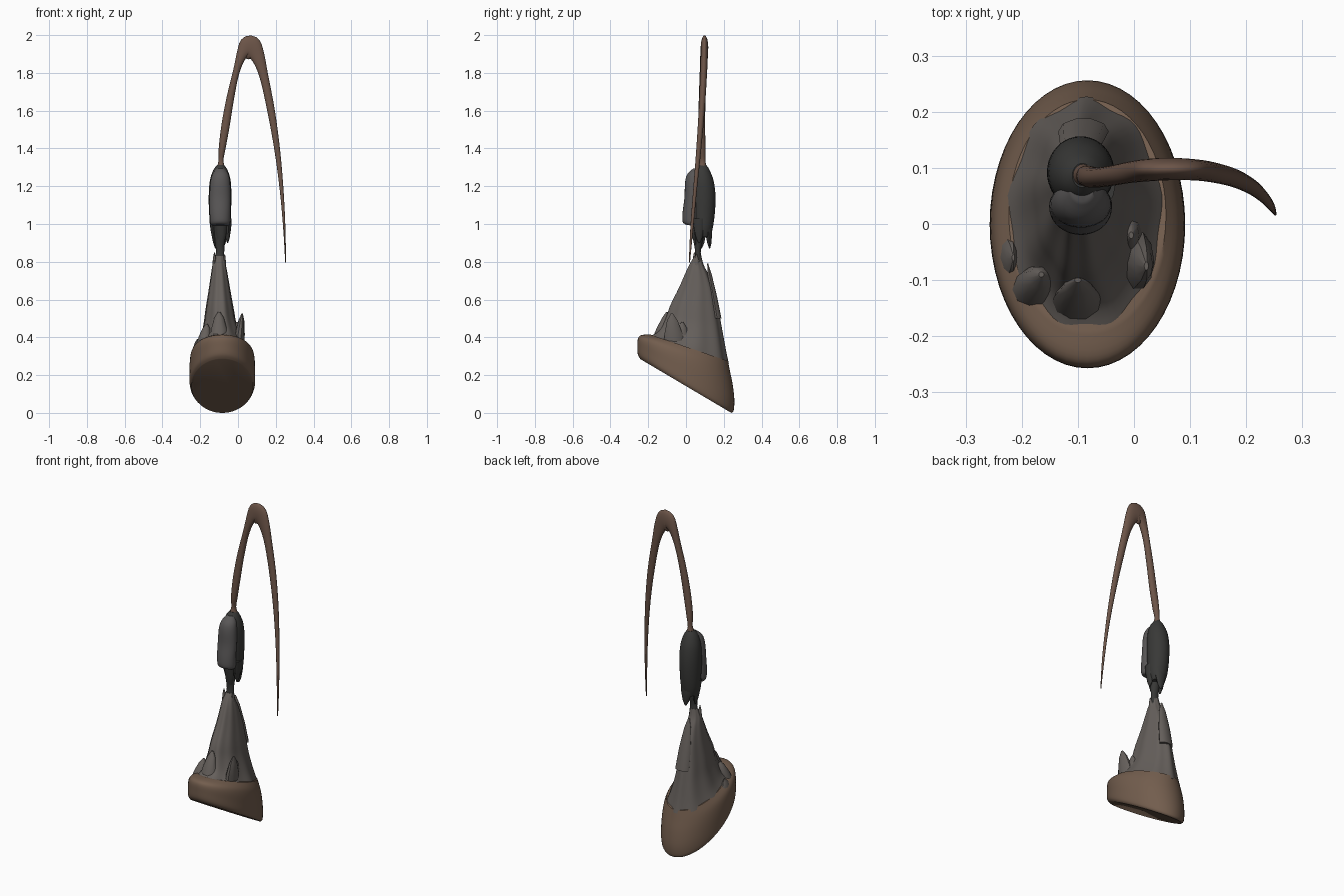
import bpy, math
from mathutils import Vector as V


def material(name, col):
    m = bpy.data.materials.new(name)
    m.diffuse_color = (*col, 1)
    return m


RUST = material("rust", (0.17, 0.11, 0.075))
CLOTH = material("cloth", (0.13, 0.115, 0.105))
DARK = material("dark", (0.04, 0.04, 0.038))
STEEL = material("steel", (0.10, 0.095, 0.095))
HORN = material("horn_brown", (0.15, 0.09, 0.065))


def refine(rows, k):
    """Catmull-Rom interpolation through a table of profile rows."""
    out = []
    for i in range(len(rows) - 1):
        p = [rows[max(0, min(len(rows) - 1, i + d))] for d in (-1, 0, 1, 2)]
        for s in range(k):
            t = s / k
            out.append([0.5 * (2 * b + (c - a) * t + (2 * a - 5 * b + 4 * c - d) * t * t
                               + (3 * b - a - 3 * c + d) * t ** 3) for a, b, c, d in zip(*p)])
    out.append(list(rows[-1]))
    return out


def loft(name, rings, mat, n=40, fold=0.0, count=9):
    """Skin elliptical rings (centre, u, v); fold adds pleats around the ring."""
    verts, faces = [], []
    for c, u, v in rings:
        for j in range(n):
            a = 2 * math.pi * j / n
            r = 1 + fold * math.sin(count * a)
            verts.append(c + (u * math.cos(a) + v * math.sin(a)) * r)
    for i in range(len(rings) - 1):
        for j in range(n):
            k = (j + 1) % n
            faces.append((i * n + j, i * n + k, (i + 1) * n + k, (i + 1) * n + j))
    faces.append(tuple(reversed(range(n))))
    faces.append(tuple(range(len(verts) - n, len(verts))))
    me = bpy.data.meshes.new(name)
    me.from_pydata(verts, [], faces)
    me.materials.append(mat)
    ob = bpy.data.objects.new(name, me)
    bpy.context.collection.objects.link(ob)
    bpy.context.view_layer.objects.active = ob
    ob.select_set(True)
    bpy.ops.object.shade_smooth_by_angle(angle=math.radians(45))
    ob.select_set(False)
    return ob


def side_loft(name, rows, mat, k=4, **kw):
    """Rows: front y, front z, back y, back z, half width, centre x."""
    rings = []
    for yf, zf, yb, zb, hx, cx in refine(rows, k):
        f, b = V((cx, yf, zf)), V((cx, yb, zb))
        rings.append(((f + b) / 2, V((hx, 0, 0)), (b - f) / 2))
    return loft(name, rings, mat, **kw)


def shard(name, base, tip, wx, wy, mat):
    """Tapered torn strip."""
    a, b = V(base), V(tip)
    rings = [(a.lerp(b, t), V((wx * s, 0, 0)), V((0, wy * s, 0)))
             for t, s in ((0, 1), (0.4, 0.85), (0.8, 0.5), (1, 0.12))]
    return loft(name, rings, mat, n=10)


# tilted oval foot
side_loft("base_rim", [
    (-0.242, 0.285, 0.240, 0.000, 0.163, -0.083),
    (-0.255, 0.310, 0.252, 0.012, 0.173, -0.083),
    (-0.257, 0.350, 0.256, 0.070, 0.174, -0.083),
    (-0.254, 0.395, 0.247, 0.150, 0.172, -0.083),
    (-0.235, 0.412, 0.233, 0.220, 0.163, -0.083),
    (-0.190, 0.415, 0.222, 0.275, 0.140, -0.083)], RUST, n=56)

# torn pleated cloak
side_loft("cloak", [
    (-0.200, 0.405, 0.222, 0.260, 0.142, -0.085),
    (-0.145, 0.435, 0.208, 0.330, 0.114, -0.090),
    (-0.110, 0.500, 0.190, 0.430, 0.088, -0.095),
    (-0.085, 0.570, 0.172, 0.530, 0.074, -0.097),
    (-0.040, 0.660, 0.150, 0.640, 0.057, -0.098),
    (-0.002, 0.745, 0.118, 0.730, 0.043, -0.099),
    (0.020, 0.790, 0.092, 0.785, 0.034, -0.100),
    (0.045, 0.830, 0.080, 0.835, 0.022, -0.098)], CLOTH, n=72, fold=0.025, count=9)

# ragged cloak edges
for base, tip, wx, wy in [
        ((-0.09, 0.165, 0.50), (-0.10, 0.115, 0.79), 0.045, 0.024),
        ((0.00, -0.06, 0.34), (0.022, -0.075, 0.525), 0.032, 0.06),
        ((-0.02, -0.02, 0.34), (-0.005, -0.02, 0.48), 0.035, 0.05),
        ((-0.10, -0.15, 0.38), (-0.10, -0.10, 0.535), 0.05, 0.035),
        ((-0.18, -0.12, 0.36), (-0.165, -0.09, 0.47), 0.04, 0.04),
        ((-0.23, -0.06, 0.30), (-0.215, -0.06, 0.39), 0.02, 0.05),
        ((-0.125, 0.05, 0.72), (-0.125, 0.045, 0.85), 0.014, 0.02),
        ((-0.08, 0.06, 0.72), (-0.07, 0.055, 0.84), 0.014, 0.02)]:
    shard("cloak_tear", base, tip, wx, wy, CLOTH)

# thin neck
side_loft("neck", [
    (0.040, 0.78, 0.090, 0.78, 0.030, -0.100),
    (0.048, 0.85, 0.078, 0.85, 0.022, -0.095),
    (0.038, 0.92, 0.090, 0.92, 0.028, -0.095),
    (0.030, 1.02, 0.110, 1.02, 0.045, -0.095)], DARK, n=20)

# hood behind the face
side_loft("hood", [
    (0.050, 0.930, 0.130, 0.930, 0.038, -0.093),
    (0.042, 0.980, 0.142, 0.980, 0.052, -0.093),
    (0.030, 1.060, 0.153, 1.060, 0.058, -0.095),
    (0.028, 1.150, 0.156, 1.150, 0.060, -0.095),
    (0.032, 1.230, 0.146, 1.230, 0.055, -0.094),
    (0.045, 1.285, 0.125, 1.285, 0.038, -0.093),
    (0.065, 1.312, 0.108, 1.312, 0.018, -0.092)], DARK)

# face plate on the front
side_loft("face_plate", [
    (0.005, 0.995, 0.050, 0.990, 0.040, -0.093),
    (-0.017, 1.010, 0.070, 1.000, 0.052, -0.094),
    (-0.018, 1.060, 0.070, 1.060, 0.055, -0.095),
    (-0.008, 1.140, 0.075, 1.140, 0.056, -0.095),
    (-0.005, 1.220, 0.080, 1.220, 0.052, -0.094),
    (0.008, 1.265, 0.085, 1.265, 0.042, -0.093),
    (0.040, 1.295, 0.085, 1.295, 0.020, -0.092)], STEEL)

# hanging hood scraps
for base, tip, wx, wy in [
        ((-0.09, 0.118, 1.00), (-0.085, 0.125, 0.87), 0.040, 0.022),
        ((-0.055, 0.07, 1.03), (-0.055, 0.07, 0.90), 0.022, 0.035),
        ((-0.130, 0.08, 1.02), (-0.118, 0.08, 0.87), 0.022, 0.035),
        ((-0.09, 0.04, 1.00), (-0.09, 0.055, 0.86), 0.032, 0.018)]:
    shard("hood_scrap", base, tip, wx, wy, DARK)

# hooked horn; rows: x, y, z, half width in the curve plane, half depth
path = refine([
    (-0.090, 0.086, 1.290, 0.026, 0.026),
    (-0.090, 0.088, 1.335, 0.013, 0.015),
    (-0.084, 0.085, 1.400, 0.018, 0.019),
    (-0.066, 0.083, 1.520, 0.022, 0.018),
    (-0.040, 0.086, 1.670, 0.020, 0.018),
    (-0.008, 0.092, 1.810, 0.018, 0.019),
    (0.025, 0.096, 1.905, 0.032, 0.020),
    (0.062, 0.098, 1.935, 0.064, 0.020),
    (0.100, 0.097, 1.895, 0.040, 0.019),
    (0.135, 0.093, 1.790, 0.024, 0.018),
    (0.175, 0.083, 1.600, 0.020, 0.016),
    (0.208, 0.067, 1.390, 0.015, 0.013),
    (0.231, 0.048, 1.180, 0.010, 0.010),
    (0.245, 0.031, 0.980, 0.006, 0.008),
    (0.252, 0.018, 0.795, 0.002, 0.003)], 5)
rings = []
for i, (x, y, z, w, d) in enumerate(path):
    p, q = path[max(i - 1, 0)], path[min(i + 1, len(path) - 1)]
    t = V((q[0] - p[0], 0, q[2] - p[2])).normalized()
    rings.append((V((x, y, z)), V((t.z, 0, -t.x)) * w, V((0, d, 0))))
loft("horn", rings, HORN, n=24)
